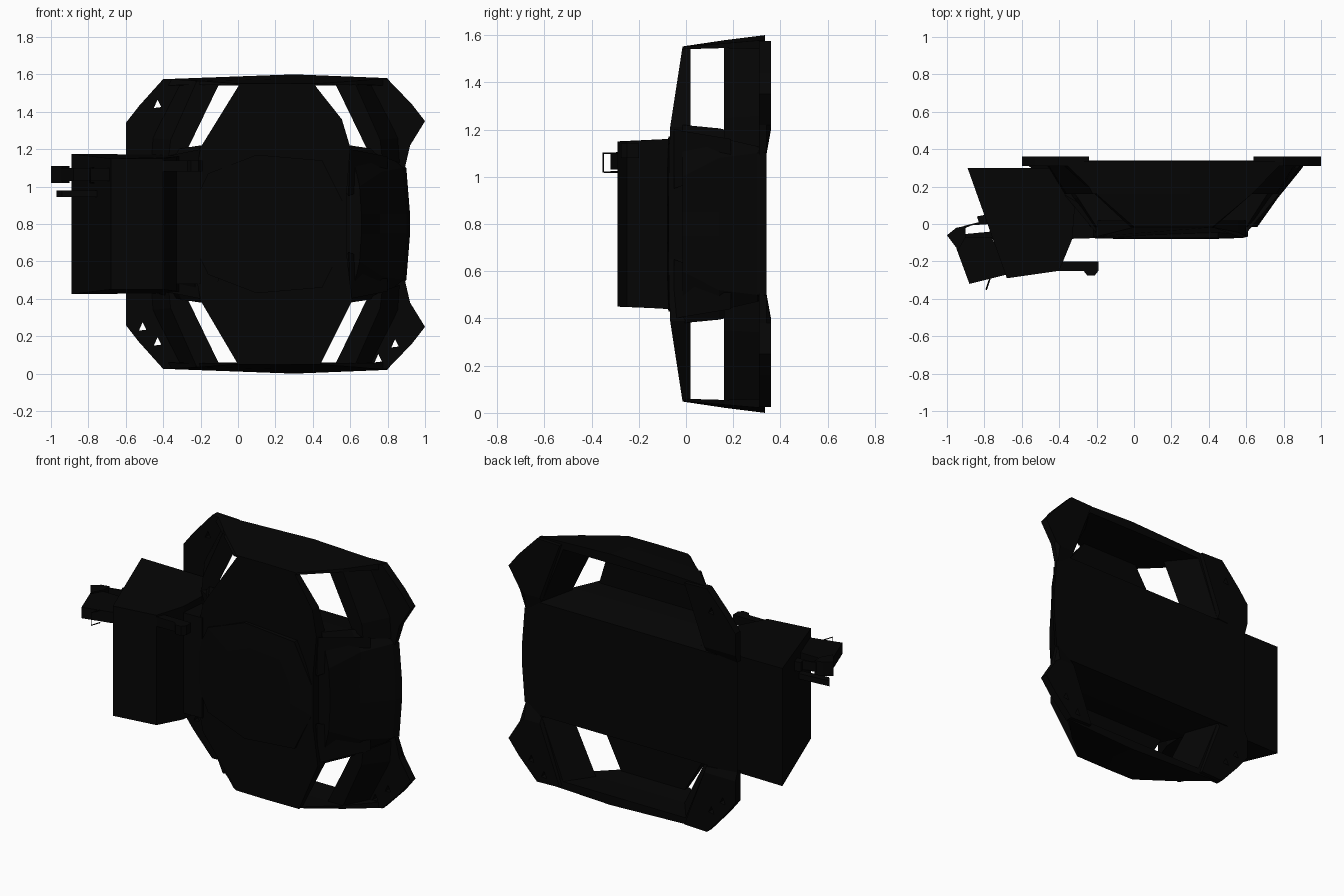
import bpy, bmesh

cube = bpy.data.objects.get("Cube")
if cube:
    bpy.data.objects.remove(cube, do_unlink=True)

MID_X, MID_Z = 0.2, 0.8   # symmetry centre of the frame

black = bpy.data.materials.new("matte_black")
black.use_nodes = True
black.diffuse_color = (0.0015, 0.0015, 0.0015, 1)
bsdf = black.node_tree.nodes["Principled BSDF"]
bsdf.inputs["Base Color"].default_value = black.diffuse_color
bsdf.inputs["Roughness"].default_value = 0.8


def loft(name, sections):
    """Skin equal-length rings of 3D points and cap both ends."""
    bm = bmesh.new()
    rings = [[bm.verts.new(p) for p in s] for s in sections]
    n = len(rings[0])
    for a, b in zip(rings, rings[1:]):
        for i in range(n):
            j = (i + 1) % n
            bm.faces.new((a[i], a[j], b[j], b[i]))
    bm.faces.new(rings[0])
    bm.faces.new(rings[-1])
    bmesh.ops.recalc_face_normals(bm, faces=bm.faces)
    mesh = bpy.data.meshes.new(name)
    bm.to_mesh(mesh)
    bm.free()
    mesh.materials.append(black)
    obj = bpy.data.objects.new(name, mesh)
    bpy.context.collection.objects.link(obj)
    return obj


def at_y(profile, y, sx=1, sz=1):
    """Place an (x, z) profile at depth y, optionally mirrored about the centre."""
    return [(MID_X + sx * (x - MID_X), y, MID_Z + sz * (z - MID_Z)) for x, z in profile]


def upright(name, outline, z0, z1):
    """Extrude an (x, y) outline vertically."""
    return loft(name, [[(x, y, z) for x, y in outline] for z in (z0, z1)])


def wire(name, points, radius):
    curve = bpy.data.curves.new(name, "CURVE")
    curve.dimensions = "3D"
    curve.bevel_depth = radius
    curve.bevel_resolution = 0
    curve.use_fill_caps = True
    spline = curve.splines.new("POLY")
    spline.points.add(len(points) - 1)
    for p, co in zip(spline.points, points):
        p.co = (*co, 1)
    curve.materials.append(black)
    obj = bpy.data.objects.new(name, curve)
    bpy.context.collection.objects.link(obj)


def mirrored_z(half):
    """Complete an upper half profile with its lower mirror image."""
    return half + [(x, 2 * MID_Z - z) for x, z in reversed(half)]


# Central housing, tapering toward the front
back = mirrored_z([(0.92, 0.85), (0.9, 1.1), (0.8, 1.16), (-0.45, 1.16), (-0.6, 1.18), (-0.6, 0.85)])
rim = mirrored_z([(0.9, 0.85), (0.88, 1.1), (0.8, 1.17), (-0.42, 1.17), (-0.55, 1.14), (-0.55, 0.85)])
middle = mirrored_z([(0.76, 0.85), (0.77, 1.08), (0.7, 1.205), (-0.3, 1.205), (-0.36, 1.1), (-0.37, 0.85)])
front = mirrored_z([(0.66, 0.85), (0.65, 1.0), (0.6, 1.22), (-0.2, 1.22), (-0.24, 1.1), (-0.26, 0.85)])
loft("central_housing", [at_y(back, 0.34), at_y(rim, 0.3), at_y(middle, 0.14), at_y(front, -0.015)])

# Long front panel reaching up and down to the rails
panel = [(0.58, 0.95), (0.6, 1.21), (0.555, 1.36), (0.42, 1.53), (0.41, 1.55), (0.01, 1.55), (-0.2, 1.21),
         (-0.25, 0.95), (-0.25, 0.65), (-0.2, 0.39), (0.0, 0.05), (0.44, 0.05), (0.61, 0.39), (0.58, 0.65)]
face = []
for x, y, z in at_y(panel, 0):
    reach = max(0, abs(z - MID_Z) - 0.36) / 0.39
    face.append((x, -0.075 + 0.06 * reach, z))
loft("front_panel", [at_y(panel, 0.02), face])

# Faceted hub in the middle of the panel
hub = mirrored_z([(0.57, 0.9), (0.45, 1.14), (0.1, 1.17), (-0.16, 1.07), (-0.25, 0.88)])
inner = [(MID_X + 0.6 * (x - MID_X), MID_Z + 0.6 * (z - MID_Z)) for x, z in hub]
loft("front_hub", [at_y(hub, -0.04), at_y(hub, -0.075), at_y(inner, -0.08)])

# Ridges where the housing sides step out to the back rim
for side, sx in (("left", 1), ("right", -1)):
    for level, sz in (("upper", 1), ("lower", -1)):
        loft(f"{level}_{side}_side_ridge", [
            at_y([(0.59, 0.95), (0.6, 1.2), (0.5, 1.1)], -0.05, sx, sz),
            at_y([(0.8, 1.03), (0.8, 1.16), (0.7, 1.14)], 0.19, sx, sz)])

# Rails closing the frame at top and bottom
for level, sz in (("top", 1), ("bottom", -1)):
    rail_back = [(-0.4, 1.54), (-0.38, 1.575), (0.3, 1.6), (0.8, 1.58), (0.8, 1.54)]
    rail_mid = [(-0.21, 1.545), (-0.2, 1.565), (0.3, 1.578), (0.63, 1.565), (0.63, 1.545)]
    rail_front = [(-0.02, 1.54), (0.0, 1.55), (0.2, 1.552), (0.42, 1.55), (0.43, 1.54)]
    loft(f"{level}_rail", [at_y(rail_back, 0.335, 1, sz), at_y(rail_mid, 0.16, 1, sz),
                           at_y(rail_front, -0.015, 1, sz)])

# Bolt hole cutters for the flanges
cutters = []
for x, z in [(-0.43, 1.44), (-0.51, 0.25), (-0.43, 0.17), (0.75, 0.08), (0.84, 0.16)]:
    ring = [(x - 0.02, z - 0.02), (x + 0.02, z - 0.015), (x, z + 0.025)]
    cutter = loft("bolt_hole_cutter", [at_y(ring, 0.2), at_y(ring, 0.5)])
    cutter.hide_render = True
    cutter.hide_set(True)
    cutters.append((cutter, x, z))

# Corner supports with flat mounting flanges; the right ones have a straight outer edge
tips = {"left": [(0.89, 1.09), (0.92, 1.22), (1.0, 1.35), (0.93, 1.44)],
        "right": [(1.0, 1.15), (1.0, 1.22), (1.0, 1.34), (0.93, 1.43)]}
wall_back = [(0.78, 1.17), (0.88, 1.12), (0.87, 1.26), (0.71, 1.57), (0.62, 1.57)]
for side, sx, inset in (("left", 1, 0), ("right", -1, 0.02)):
    wall_front = [(0.69 - inset, 1.2), (0.77, 1.16), (0.76, 1.25), (0.62, 1.565), (0.52 - inset, 1.55)]
    flange = [(0.78, 1.17)] + tips[side] + [(0.8, 1.575), (0.64, 1.57)]
    raised = [(x, max(z, 1.2)) for x, z in flange]
    for level, sz in (("upper", 1), ("lower", -1)):
        loft(f"{level}_{side}_corner_support",
             [at_y(wall_back, 0.335, sx, sz), at_y(wall_front, 0.16, sx, sz)])
        plate = loft(f"{level}_{side}_flange",
                     [at_y(flange, 0.31, sx, sz), at_y(flange, 0.34, sx, sz), at_y(raised, 0.36, sx, sz)])
        for cutter, x, z in cutters:
            if (x - MID_X) * sx > 0 and (z - MID_Z) * sz > 0:
                cut = plate.modifiers.new("bolt_hole", "BOOLEAN")
                cut.operation = "DIFFERENCE"
                cut.solver = "EXACT"
                cut.object = cutter

# Side box, slightly shorter at its front, and its joint to the housing
box = [(-0.89, 0.3, 0.375), (-0.68, -0.29, 0.35), (-0.4, -0.25, 0.35), (-0.33, -0.08, 0.36), (-0.3, 0.3, 0.37)]
loft("side_box", [[(x, y, MID_Z + s * h) for x, y, h in box] for s in (-1, 1)])
upright("box_joint", [(-0.36, -0.08), (-0.2, -0.075), (-0.2, 0.1), (-0.36, 0.1)], 0.48, 1.12)

# Nozzle on the inner side of the box
upright("nozzle_arm", [(-0.42, -0.25), (-0.27, -0.25), (-0.24, -0.2), (-0.42, -0.2)], 1.08, 1.14)
upright("nozzle_tip", [(-0.27, -0.25), (-0.25, -0.275), (-0.21, -0.275), (-0.19, -0.25),
                       (-0.19, -0.2), (-0.27, -0.2)], 1.08, 1.14)

# Handle and lever on the outer side of the box
upright("handle_block", [(-0.95, -0.13), (-0.88, -0.32), (-0.68, -0.27), (-0.76, -0.07), (-0.9, -0.07)], 1.03, 1.1)
upright("handle_knob", [(-1.0, -0.06), (-0.94, -0.14), (-0.9, -0.07), (-0.9, -0.01), (-0.95, -0.02)], 1.02, 1.11)
upright("handle_link", [(-0.92, -0.03), (-0.83, 0.01), (-0.84, 0.04), (-0.79, 0.05), (-0.77, 0.0), (-0.91, -0.01)], 1.04, 1.1)
upright("lever", [(-0.97, -0.06), (-0.94, -0.1), (-0.74, -0.08), (-0.76, -0.04)], 0.945, 0.98)
wire("front_loop", [(-0.77, -0.29, 1.02), (-0.79, -0.35, 1.02), (-0.79, -0.35, 1.1), (-0.77, -0.29, 1.1)], 0.004)
